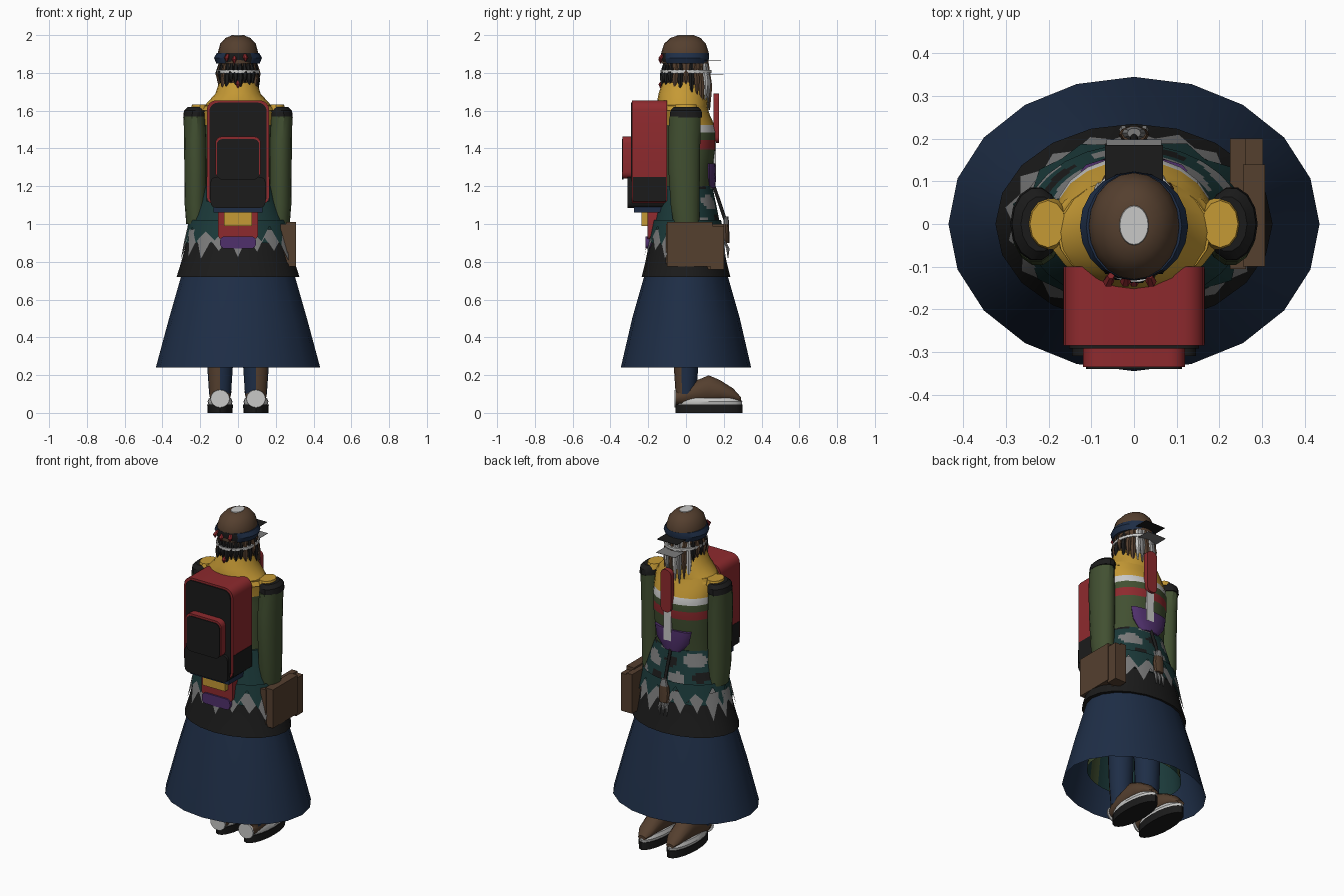
import bpy, bmesh, math, random
from mathutils import Vector

random.seed(4)
cube = bpy.data.objects.get("Cube")
if cube:
    bpy.data.objects.remove(cube, do_unlink=True)

COLOURS = {
    "navy": (.013, .027, .062), "black": (.011, .011, .011), "brown": (.09, .05, .028),
    "red": (.27, .023, .027), "green": (.054, .08, .031), "teal": (.011, .042, .042),
    "yellow": (.56, .32, .035), "light grey": (.58, .58, .57), "purple": (.08, .03, .15),
    "grey": (.2, .2, .2),
}
NAMES = list(COLOURS)
MATS = []
for name, rgb in COLOURS.items():
    m = bpy.data.materials.new(name)
    m.use_nodes = True
    m.diffuse_color = (*rgb, 1)
    bsdf = m.node_tree.nodes["Principled BSDF"]
    bsdf.inputs["Base Color"].default_value = (*rgb, 1)
    bsdf.inputs["Roughness"].default_value = .8
    MATS.append(m)


def finish(name, bm, colour):
    """Make an object; colour is a name or a rule giving a name from a face centre."""
    bmesh.ops.recalc_face_normals(bm, faces=bm.faces[:])
    mesh = bpy.data.meshes.new(name)
    used = []
    for f in bm.faces:
        c = colour if isinstance(colour, str) else colour(f.calc_center_median())
        if c not in used:
            used.append(c)
            mesh.materials.append(MATS[NAMES.index(c)])
        f.material_index = used.index(c)
    bm.to_mesh(mesh)
    bm.free()
    ob = bpy.data.objects.new(name, mesh)
    bpy.context.collection.objects.link(ob)
    return ob


def loft(name, rings, colour, n=20, along="z", caps=True):
    """Elliptical rings (position, radius a, radius b, centre a, centre b) joined in order."""
    bm = bmesh.new()
    loops = []
    for pos, ra, rb, ca, cb in rings:
        loop = []
        for i in range(n):
            t = math.tau * i / n
            a, b = ca + ra * math.cos(t), cb + rb * math.sin(t)
            loop.append(bm.verts.new((a, b, pos) if along == "z" else (a, pos, b)))
        loops.append(loop)
    for lo, hi in zip(loops, loops[1:]):
        for i in range(n):
            j = (i + 1) % n
            bm.faces.new((lo[i], lo[j], hi[j], hi[i]))
    if caps:
        bm.faces.new(loops[0])
        bm.faces.new(loops[-1])
    return finish(name, bm, colour)


def box(name, x, y, z, colour, round_y=0):
    """Box from (min, max) pairs, with corners rounded around the y axis if wanted."""
    bm = bmesh.new()
    bmesh.ops.create_cube(bm, size=1)
    for v in bm.verts:
        v.co = Vector([p[0] if c < 0 else p[1] for p, c in zip((x, y, z), v.co)])
    if round_y:
        edges = [e for e in bm.edges if abs(e.verts[0].co.y - e.verts[1].co.y) > 1e-4]
        bmesh.ops.bevel(bm, geom=edges, offset=round_y, segments=4, profile=.5, affect='EDGES')
    return finish(name, bm, colour)


def strand(name, x, y, top, bottom, r, colour):
    mid = (top + bottom) / 2
    return loft(name, [(top, r * .6, r * .6, x * .9, y * .9), (mid, r, r, x, y),
                       (bottom, r * .2, r * .2, x, y)], colour, n=6)


def ragged_ring(name, count, top, tip, colour):
    """Hanging strip with a jagged lower edge; top and tip are (z, rx, ry)."""
    bm = bmesh.new()
    rows = [[], []]
    for i in range(count):
        t = math.tau * i / count
        drop = random.uniform(.65, 1) if i % 2 else random.uniform(.1, .4)
        for row, k in zip(rows, (0, drop)):
            z, rx, ry = [a + (b - a) * k for a, b in zip(top, tip)]
            row.append(bm.verts.new((rx * math.cos(t), ry * math.sin(t), z)))
    for i in range(count):
        j = (i + 1) % count
        bm.faces.new((rows[0][i], rows[0][j], rows[1][j], rows[1][i]))
    return finish(name, bm, colour)


# Skirt layers
loft("long_skirt", [(.24, .435, .345, 0, 0), (.5, .365, .285, 0, 0), (.78, .285, .205, 0, 0)],
     "navy", caps=False)
loft("underskirt", [(.33, .29, .215, 0, 0), (.7, .26, .18, 0, 0)],
     lambda c: "teal" if math.sin(c.x * 40) > -.5 else "green", n=40, caps=False)
loft("black_overskirt", [(.72, .325, .235, 0, 0), (.8, .3, .215, 0, 0), (.86, .284, .203, 0, 0),
                         (.96, .26, .18, 0, 0)], "black")


# Tunic with camouflage patches on the chest side
def tunic_colour(c):
    patches = math.sin(c.x * 27 + c.z * 21) + math.sin(c.z * 43 - c.x * 19)
    if c.y > .03 and patches > .75:
        return "grey"
    return "black" if c.y > .03 and patches < -1.2 else "teal"


loft("tunic", [(.9 + .015 * i, .285 - .00525 * i, .2 - .003 * i, 0, 0) for i in range(21)],
     tunic_colour, n=60)
ragged_ring("ragged_hem", 36, (.97, .271, .194), (.8, .31, .226), "grey")
ragged_ring("teal_hem", 28, (1.02, .259, .186), (.87, .296, .215), "teal")


# Torso with stripes on the chest
def torso_colour(c):
    if c.z > 1.53:
        return "yellow"
    if c.z > 1.48 and c.y > .02:
        return "light grey"
    return "red" if 1.4 < c.z < 1.45 and c.y > .02 else "green"


loft("torso", [(1.16, .18, .12, 0, .01), (1.3, .18, .13, 0, .015), (1.395, .185, .138, 0, .02),
               (1.445, .185, .14, 0, .02), (1.485, .185, .14, 0, .02), (1.525, .185, .135, 0, .015),
               (1.58, .19, .125, 0, 0), (1.63, .18, .13, 0, -.02)], torso_colour)
loft("yellow_collar", [(1.6, .2, .13, 0, -.02), (1.64, .165, .135, 0, -.02), (1.69, .12, .125, 0, -.02),
                       (1.75, .1, .105, 0, -.02)], "yellow")

# Arms, legs and shoes
for side, label in ((1, "left"), (-1, "right")):
    loft(label + "_arm", [(1, .052, .07, side * .222, .002), (1.1, .058, .078, side * .224, -.005),
                          (1.3, .06, .086, side * .224, -.01), (1.45, .06, .088, side * .226, -.01),
                          (1.57, .058, .085, side * .23, -.005)], "green", n=14)
    loft(label + "_shoulder_cap", [(1.565, .06, .088, side * .23, 0), (1.6, .058, .085, side * .228, 0),
                                   (1.62, .045, .065, side * .22, 0)], "black", n=14)
    loft(label + "_shoulder_pad", [(1.6, .05, .065, side * .202, 0), (1.632, .042, .055, side * .202, 0)],
         "yellow", n=12)
    x = side * .095
    loft(label + "_leg", [(.1, .058, .055, x, 0), (.25, .068, .065, x, 0), (.75, .085, .08, x, 0)],
         lambda c: "brown" if abs(c.x) > .09 and c.y < -.02 else "navy", n=16)
    loft(label + "_outsole", [(0, .066, .178, x, .122), (.045, .068, .178, x, .122)], "black")
    loft(label + "_midsole", [(.045, .062, .172, x, .124), (.06, .066, .176, x, .122),
                              (.08, .058, .166, x, .118)], "light grey")
    loft(label + "_shoe", [(-.055, .04, .035, x, .08), (-.02, .056, .05, x, .09), (.06, .06, .065, x, .11),
                           (.12, .058, .078, x, .123), (.18, .056, .06, x, .115), (.25, .048, .035, x, .095),
                           (.292, .025, .012, x, .07)], "brown", n=14, along="y")
    loft(label + "_heel_patch", [(-.062, .05, .046, x, .075), (-.054, .052, .048, x, .075)],
         "light grey", n=16, along="y")

# Head, cap and visors
loft("head", [(1.68, .085, .09, 0, 0), (1.76, .098, .115, 0, 0), (1.86, .1, .12, 0, 0)],
     lambda c: "light grey" if c.y > .085 else "brown")
loft("hair_tie", [(1.8, .113, .137, 0, 0), (1.815, .113, .137, 0, 0)], "light grey", n=26)
loft("cap", [(1.85, .106, .125, 0, -.005), (1.91, .106, .125, 0, -.005), (1.955, .094, .11, 0, -.005),
             (1.985, .066, .08, 0, -.003), (1.997, .036, .048, 0, 0)], "brown")
loft("cap_button", [(1.994, .036, .048, 0, -.003), (2, .033, .045, 0, -.003)], "light grey")
loft("cap_band", [(1.85, .115, .12, 0, -.005), (1.88, .127, .128, 0, -.005), (1.905, .112, .126, 0, -.005)],
     lambda c: "black" if c.y < -.1 else "navy")
box("black_visor", (-.068, .068), (.09, .185), (1.865, 1.867), "black")
box("grey_visor", (-.064, .064), (.09, .198), (1.79, 1.792), "grey")
for i in range(26):
    t = math.tau * i / 26
    px, py = .103 * math.cos(t), .125 * math.sin(t)
    beard = py > .08
    low = random.uniform(1.58, 1.68) if beard else random.uniform(1.67, 1.75)
    if beard:
        strand("beard_lock", px, py, 1.85, low, .017, ("brown", "light grey", "grey")[i % 3])
    else:
        strand("hair_lock", px, py, 1.85, low, .017, "black" if i % 2 or py < -.09 else "brown")
for px, pz in ((-.06, 1.88), (-.02, 1.87), (.04, 1.88), (0, 1.74)):
    strand("hair_bead", px, -.135, pz + .02, pz - .02, .013, "red")

# Backpack
box("pack_body", (-.165, .165), (-.285, -.1), (1.1, 1.655), "red", .05)
box("pack_panel", (-.152, .152), (-.292, -.28), (1.1, 1.642), "black", .045)
box("pack_base", (-.145, .145), (-.31, -.11), (1.085, 1.25), "black", .03)
box("pack_side_base", (-.167, .167), (-.28, -.105), (1.12, 1.25), "black")
box("pack_pocket", (-.12, .12), (-.335, -.28), (1.24, 1.463), "red", .035)
box("pocket_panel", (-.112, .112), (-.34, -.33), (1.235, 1.45), "black", .03)
box("pack_underside", (-.13, .13), (-.275, -.1), (1.06, 1.1), "navy")
box("yellow_pouch", (-.075, .075), (-.235, -.1), (.99, 1.07), "yellow")
box("red_roll", (-.105, .105), (-.205, -.1), (.92, 1.08), "red", .02)
box("purple_roll", (-.095, .095), (-.215, -.15), (.87, .935), "purple", .025)

# Satchel at the hip
box("satchel", (.225, .262), (-.105, .2), (.76, 1), "brown")
box("satchel_flap", (.255, .307), (-.1, .14), (.775, 1.01), "brown")
box("satchel_back", (.26, .302), (.13, .2), (.76, .99), "brown")

# Chest gear
box("red_pouch", (-.02, .05), (.145, .175), (1.43, 1.69), "red", .03)
box("white_strap", (-.01, .04), (.145, .16), (1.25, 1.44), "light grey")
loft("purple_belt_bag", [(1.19, .06, .03, 0, .125), (1.25, .11, .036, 0, .125), (1.32, .125, .032, 0, .125)],
     "purple", n=14)
curve = bpy.data.curves.new("hanging_cord", 'CURVE')
curve.dimensions = '3D'
curve.bevel_depth = .009
spline = curve.splines.new('POLY')
spline.points.add(2)
for p, co in zip(spline.points, ((0, .14, 1.22), (0, .175, 1.12), (0, .215, 1))):
    p.co = (*co, 1)
curve.materials.append(MATS[NAMES.index("black")])
bpy.context.collection.objects.link(bpy.data.objects.new("hanging_cord", curve))
loft("hanging_charm", [(.9, .03, .016, 0, .214), (.96, .036, .02, 0, .21), (1, .03, .018, 0, .21)], "brown", n=10)
loft("charm_top", [(1, .028, .016, 0, .213), (1.04, .016, .012, 0, .213)], "grey", n=10)
for px in (-.025, 0, .025):
    strand("charm_fringe", px, .222, .92, .82, .01, "grey")

# Smooth shading with sharp edges kept
bpy.ops.object.select_all(action='DESELECT')
for ob in bpy.context.scene.objects:
    if ob.type == 'MESH':
        ob.select_set(True)
        bpy.context.view_layer.objects.active = ob
bpy.ops.object.shade_smooth_by_angle(angle=math.radians(35))
